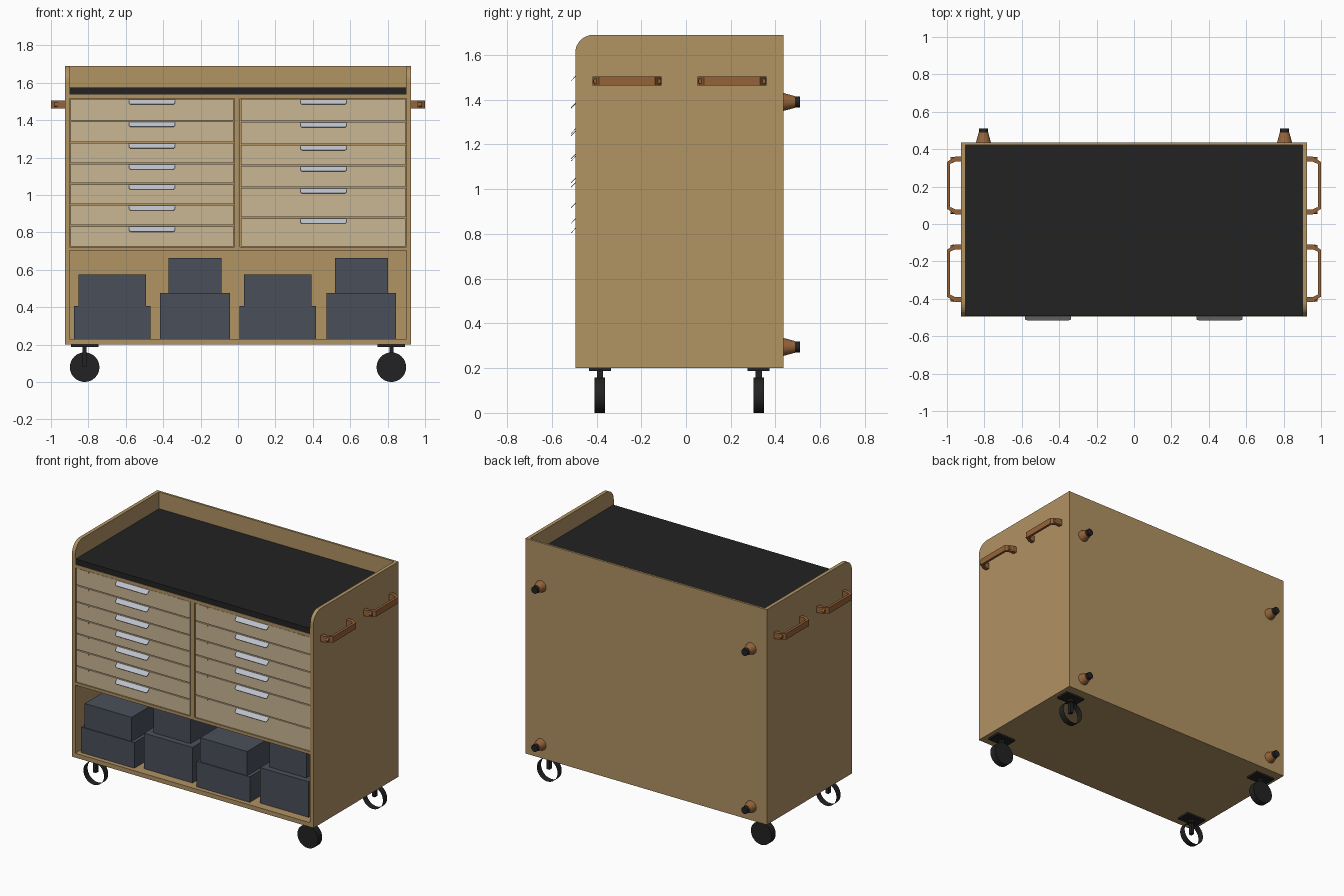
import bpy, bmesh, math
from mathutils import Vector, Matrix

cube = bpy.data.objects.get("Cube")
if cube:
    bpy.data.objects.remove(cube, do_unlink=True)


def material(name, r, g, b):
    lin = [((c / 255 + 0.055) / 1.055) ** 2.4 for c in (r, g, b)] + [1]
    m = bpy.data.materials.new(name)
    m.use_nodes = True
    m.diffuse_color = lin
    bsdf = next(n for n in m.node_tree.nodes if n.type == "BSDF_PRINCIPLED")
    bsdf.inputs["Base Color"].default_value = lin
    return m


WOOD = material("plywood", 177, 147, 99)
PALE = material("pale drawer wood", 202, 183, 148)
BLACK = material("black rubber", 34, 34, 34)
BROWN = material("brown wood", 150, 100, 58)
SILVER = material("silver metal", 188, 193, 204)
SLATE = material("slate plastic", 74, 79, 90)


def finish(name, bm, mat, smooth=False):
    bmesh.ops.recalc_face_normals(bm, faces=bm.faces)
    mesh = bpy.data.meshes.new(name)
    bm.to_mesh(mesh)
    bm.free()
    mesh.materials.append(mat)
    ob = bpy.data.objects.new(name, mesh)
    bpy.context.collection.objects.link(ob)
    if smooth:
        bpy.ops.object.select_all(action="DESELECT")
        ob.select_set(True)
        bpy.context.view_layer.objects.active = ob
        bpy.ops.object.shade_smooth_by_angle(angle=math.radians(35))
    return ob


def box(name, xs, ys, zs, mat):
    bm = bmesh.new()
    bmesh.ops.create_cube(bm, size=1)
    for v in bm.verts:
        v.co = [s[0] if c < 0 else s[1] for c, s in zip(v.co, (xs, ys, zs))]
    return finish(name, bm, mat)


def prism(name, points, push, mat):
    """Extrude a flat outline along a vector."""
    bm = bmesh.new()
    face = bm.faces.new([bm.verts.new(p) for p in points])
    out = bmesh.ops.extrude_face_region(bm, geom=[face], use_keep_orig=True)
    verts = [g for g in out["geom"] if isinstance(g, bmesh.types.BMVert)]
    bmesh.ops.translate(bm, verts=verts, vec=push)
    return finish(name, bm, mat)


def cone(name, centre, axis, r1, r2, depth, mat, caps=True, segments=32):
    bm = bmesh.new()
    turn = Vector((0, 0, 1)).rotation_difference(Vector(axis)).to_matrix().to_4x4()
    bmesh.ops.create_cone(bm, cap_ends=caps, segments=segments, radius1=r1, radius2=r2,
                          depth=depth, matrix=Matrix.Translation(centre) @ turn)
    return finish(name, bm, mat, True)


FRONT, BACK, BOTTOM, TOP, INNER, OUTER = -0.495, 0.437, 0.2, 1.69, 0.9, 0.925

# Side panels with a rounded front top corner
R = 0.08
outline = [(BACK, BOTTOM), (BACK, TOP)]
for i in range(9):
    a = math.pi / 2 * (1 + i / 8)
    outline.append((FRONT + R + R * math.cos(a), TOP - R + R * math.sin(a)))
outline.append((FRONT, BOTTOM))
for side, x in (("right", -OUTER), ("left", INNER)):
    prism(side + "_panel", [(x, y, z) for y, z in outline], (OUTER - INNER, 0, 0), WOOD)

# Carcass boards
span = (-INNER, INNER)
box("back_panel", span, (0.422, BACK), (BOTTOM, TOP), WOOD)
box("bottom_board", span, (FRONT, 0.422), (BOTTOM, 0.23), WOOD)
box("middle_shelf", span, (FRONT, 0.422), (0.702, 0.722), WOOD)
box("top_rail", span, (FRONT, 0.422), (1.515, 1.537), WOOD)
box("centre_divider", (-0.018, 0.012), (FRONT, 0.422), (0.722, 1.515), WOOD)
box("drawer_backing", span, (-0.47, -0.455), (0.722, 1.515), WOOD)
box("worktop", span, (-0.492, 0.422), (1.537, 1.574), BLACK)


def drawer_pull(name, x, top):
    """Thin lip sloping forwards and down, with rounded lower corners."""
    w, h, r = 0.124, 0.025, 0.012
    pts = [(-w, 0), (w, 0)]
    for cx, start in ((w - r, 0), (r - w, -math.pi / 2)):
        for i in range(5):
            a = start - i * math.pi / 8
            pts.append((cx + r * math.cos(a), r - h + r * math.sin(a)))
    prism(name, [(x + u, -0.491 + v * 0.95, top + v) for u, v in pts],
          (0, 0.002, -0.002), SILVER)


# Drawers in two columns, each with a pull and two small tabs
columns = {
    "right": (-0.9, -0.018, -0.46, [1.515, 1.395, 1.28, 1.167, 1.06, 0.948, 0.835, 0.722]),
    "left": (0.012, 0.9, 0.457, [1.515, 1.392, 1.27, 1.157, 1.04, 0.878, 0.722]),
}
for side, (x0, x1, px, levels) in columns.items():
    for n, (hi, lo) in enumerate(zip(levels, levels[1:]), 1):
        tag = f"{side}_drawer_{n}"
        box(tag, (x0 + 0.005, x1 - 0.005), (-0.491, -0.47), (lo + 0.003, hi - 0.003), PALE)
        drawer_pull(tag + "_pull", px, hi - 0.005)
        for tx in (x0 + 0.068, x1 - 0.068):
            box(tag + "_tab", (tx - 0.033, tx + 0.033), (-0.493, -0.491),
                (hi - 0.014, hi - 0.003), PALE)

# Two-tier storage bins: lower width, upper width, heights and front edges
wide = (0.204, 0.18, 0.407, 0.574, -0.465, -0.46)
narrow = (0.186, 0.142, 0.476, 0.663, -0.435, -0.395)
for n, (x, kind) in enumerate(((-0.673, wide), (-0.23, narrow),
                               (0.212, wide), (0.66, narrow)), 1):
    w1, w2, z1, z2, y1, y2 = kind
    box(f"bin_{n}_base", (x - w1, x + w1), (y1, 0.1), (0.23, z1), SLATE)
    box(f"bin_{n}_upper", (x - w2, x + w2), (y2, 0.06), (z1, z2), SLATE)

# Side grab handles with bent ends and screws
half = [(0.925, 0.154), (0.957, 0.154), (1.0, 0.125)]
inner = [(0.983, 0.115), (0.955, 0.128), (0.925, 0.128)]
loop = (half + [(x, -y) for x, y in reversed(half)]
        + [(x, -y) for x, y in reversed(inner)] + inner)
for s in (-1, 1):
    for cy in (-0.263, 0.206):
        prism("grab_handle", [(s * x, cy + y, 1.463) for x, y in loop], (0, 0, 0.042), BROWN)
        for e in (-1, 1):
            cone("handle_screw", (s * 0.972, cy + e * 0.139, 1.483), (s, 0, 0),
                 0.014, 0.012, 0.02, BROWN, segments=12)

# Rear bumpers with rubber tips
for x in (-0.805, 0.805):
    for z in (0.295, 1.39):
        cone("bumper", (x, 0.462, z), (0, 1, 0), 0.04, 0.026, 0.052, BROWN)
        cone("bumper_tip", (x, 0.498, z), (0, 1, 0), 0.024, 0.024, 0.024, BLACK)

# Casters: one diagonal pair has solid wheels, the other open rims
for x in (-0.82, 0.82):
    for y in (-0.385, 0.325):
        box("caster_plate", (x - 0.074, x + 0.074), (y - 0.049, y + 0.049), (0.188, 0.2), BLACK)
        box("caster_stem", (x - 0.011, x + 0.011), (y - 0.014, y + 0.014), (0.08, 0.19), BLACK)
        cone("caster_wheel", (x, y, 0.079), (0, 1, 0), 0.079, 0.079, 0.046, BLACK,
             caps=x * y < 0)
